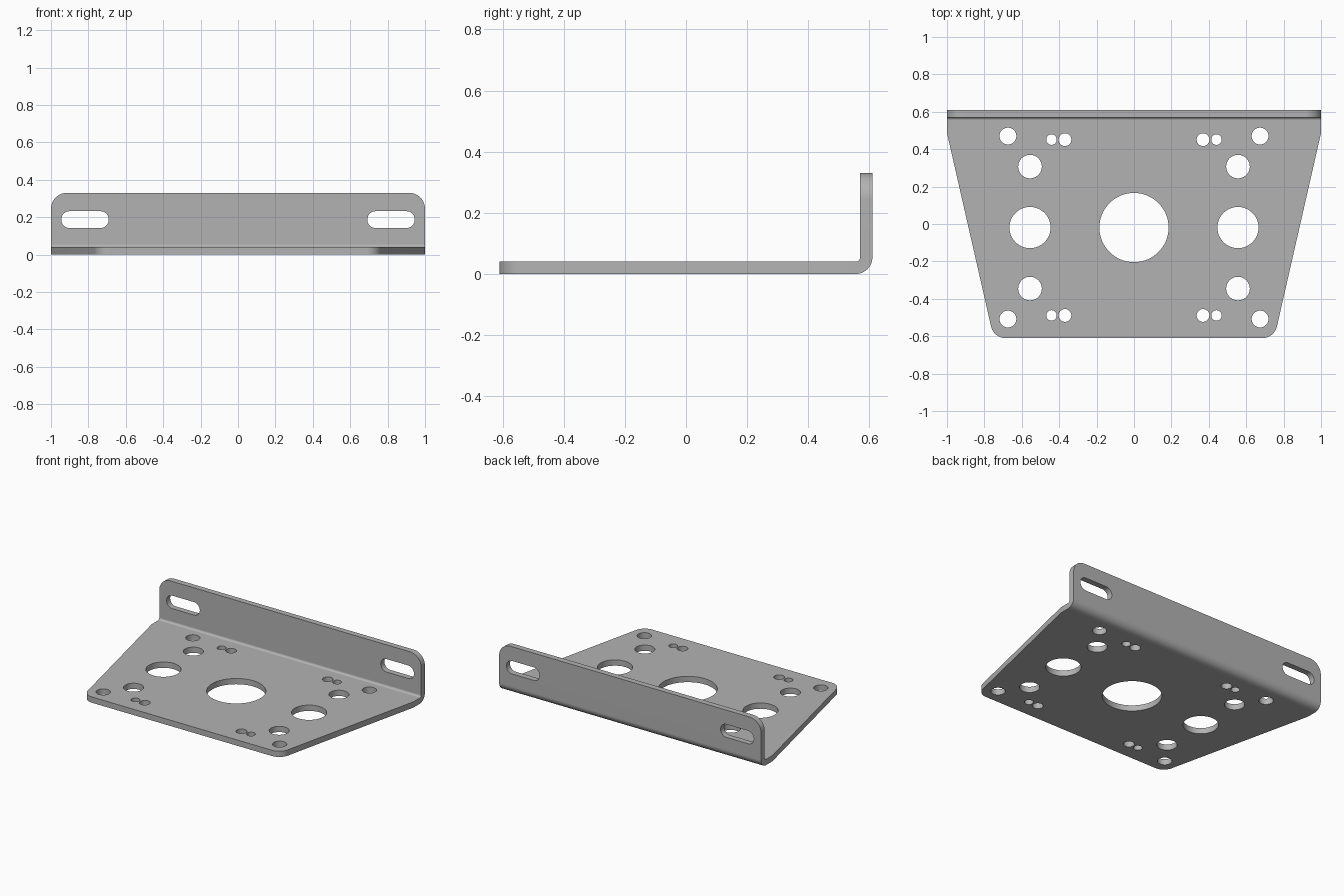
import bpy
import bmesh
from math import sin, cos, pi, tau, radians
from mathutils import Vector

default = bpy.data.objects.get("Cube")
if default:
    bpy.data.objects.remove(default)

THICK = 0.04
BACK = 0.61
TOP = 0.33
MID_Y = -0.019

steel = bpy.data.materials.new("grey steel")
steel.use_nodes = True
steel.diffuse_color = (0.45, 0.45, 0.45, 1)
steel.node_tree.nodes["Principled BSDF"].inputs["Base Color"].default_value = (0.45, 0.45, 0.45, 1)


def rounded(points, steps=12):
    """Outline from (x, y, radius) corners, each rounded with a tangent arc."""
    out = []
    for i, (x, y, r) in enumerate(points):
        p = Vector((x, y))
        if r == 0:
            out.append(p)
            continue
        a = (Vector(points[i - 1][:2]) - p).normalized()
        b = (Vector(points[(i + 1) % len(points)][:2]) - p).normalized()
        half = a.angle(b) / 2
        centre = p + (a + b).normalized() * (r / sin(half))
        start = p + a * (r * cos(half) / sin(half)) - centre
        end = p + b * (r * cos(half) / sin(half)) - centre
        sweep = start.angle(end)
        for k in range(steps + 1):
            t = k / steps
            out.append(centre + (start * sin((1 - t) * sweep) + end * sin(t * sweep)) / sin(sweep))
    return out


def stadium(x, y, r, half=0.0, n=48):
    """Circle, or a slot when half is the straight half length."""
    pts = []
    for i in range(n):
        a = tau * (i + 0.5) / n
        pts.append((x + r * cos(a) + (half if cos(a) > 0 else -half), y + r * sin(a)))
    return pts


def prism(name, outlines, place, low, high):
    """Extrude each outline from low to high; place maps (u, v, depth) to a point."""
    bm = bmesh.new()
    for pts in outlines:
        face = bm.faces.new([bm.verts.new(place(u, v, low)) for u, v in pts])
        shift = Vector(place(0, 0, high)) - Vector(place(0, 0, low))
        ext = bmesh.ops.extrude_face_region(bm, geom=[face], use_keep_orig=True)
        moved = [g for g in ext["geom"] if isinstance(g, bmesh.types.BMVert)]
        bmesh.ops.translate(bm, verts=moved, vec=shift)
    bmesh.ops.recalc_face_normals(bm, faces=bm.faces)
    mesh = bpy.data.meshes.new(name)
    bm.to_mesh(mesh)
    bm.free()
    obj = bpy.data.objects.new(name, mesh)
    bpy.context.collection.objects.link(obj)
    return obj


def along_x(u, v, d):
    return (d, u, v)


def along_y(u, v, d):
    return (u, d, v)


def along_z(u, v, d):
    return (u, v, d)


# Bent sheet: L profile, oversized so the outlines trim it
inner = BACK - THICK
bracket = prism("mounting_bracket", [rounded([
    (-0.8, 0, 0), (BACK, 0, 0.055), (BACK, 0.5, 0),
    (inner, 0.5, 0), (inner, THICK, 0.015), (-0.8, THICK, 0)])], along_x, -1.2, 1.2)
bracket.data.materials.append(steel)

# Tapered base outline and rounded flange outline
taper = 0.228
far = 0.9
wide = 0.75 + taper * (far + BACK)
base_outline = prism("base_outline", [rounded([
    (-0.75, -BACK, 0.08), (0.75, -BACK, 0.08), (wide, far, 0), (-wide, far, 0)])],
    along_z, -0.2, 0.7)
flange_outline = prism("flange_outline", [rounded([
    (-1, -0.3, 0), (1, -0.3, 0), (1, TOP, 0.085), (-1, TOP, 0.085)])],
    along_y, -1.1, 1.1)

# Base holes, mirrored left/right and front/back about the main bore
holes = [stadium(0, MID_Y, 0.185, n=96)]
for sx in (-1, 1):
    holes.append(stadium(sx * 0.556, MID_Y, 0.11, n=64))
    for sy in (-1, 1):
        for x, dy, r in ((0.674, 0.489, 0.045), (0.556, 0.326, 0.063),
                         (0.441, 0.47, 0.028), (0.369, 0.47, 0.034)):
            holes.append(stadium(sx * x, MID_Y + sy * dy, r))
base_holes = prism("base_holes", holes, along_z, -0.1, 0.1)

# Flange slots
flange_slots = prism("flange_slots", [stadium(sx * 0.818, 0.187, 0.045, 0.082) for sx in (-1, 1)],
                     along_y, 0.45, 0.75)

bpy.ops.object.select_all(action="DESELECT")
bracket.select_set(True)
bpy.context.view_layer.objects.active = bracket
for cutter, operation in ((base_outline, "INTERSECT"), (flange_outline, "INTERSECT"),
                          (base_holes, "DIFFERENCE"), (flange_slots, "DIFFERENCE")):
    cutter.hide_render = True
    mod = bracket.modifiers.new(cutter.name, "BOOLEAN")
    mod.operation = operation
    mod.solver = "EXACT"
    mod.object = cutter
    bpy.ops.object.modifier_apply(modifier=mod.name)
    bpy.data.objects.remove(cutter)

# Smooth bends and bores, crisp sheet edges
bpy.ops.object.shade_smooth_by_angle(angle=radians(30))
weighted = bracket.modifiers.new("flat_faces", "WEIGHTED_NORMAL")
weighted.keep_sharp = True
